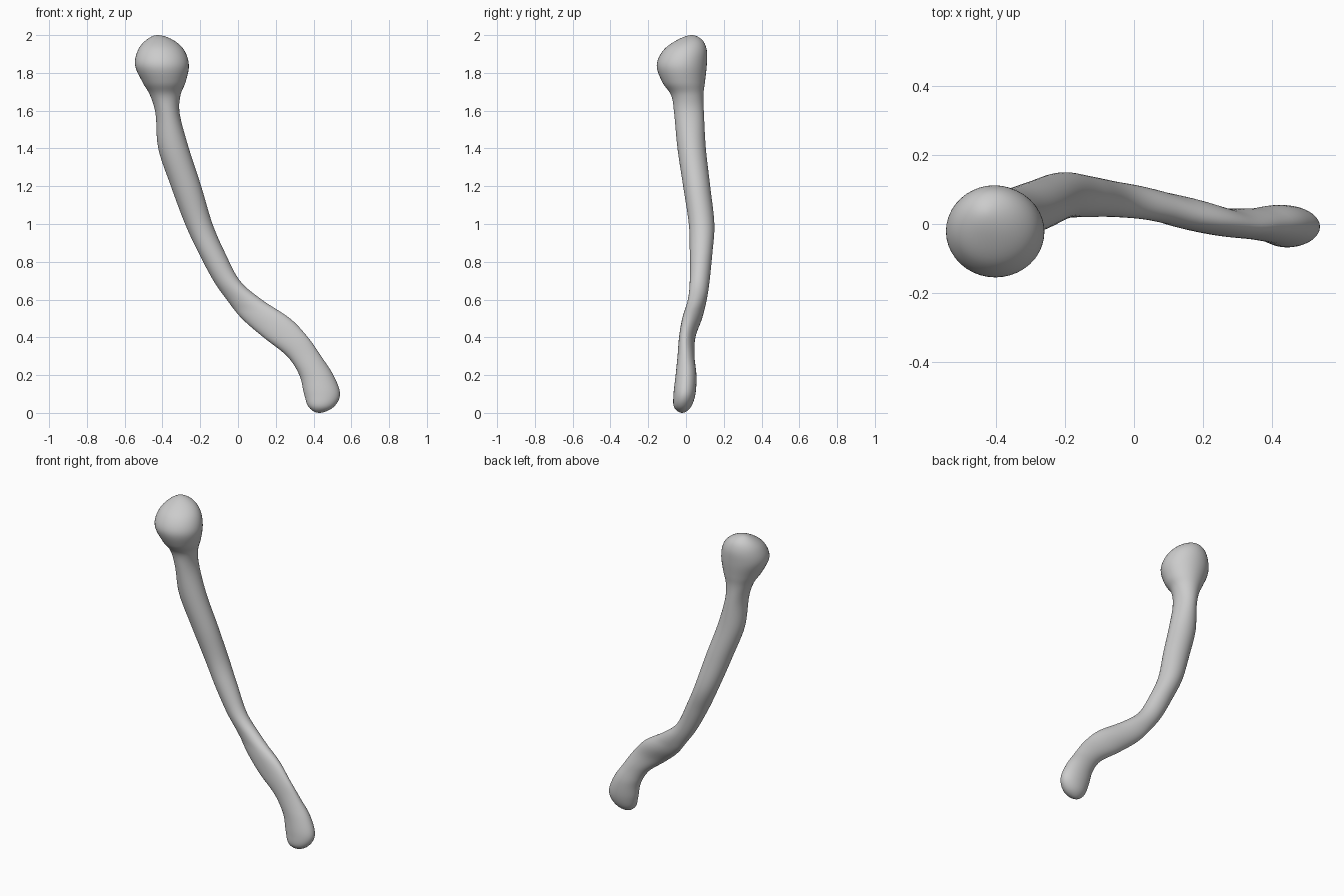
import bpy, bmesh, math

cube = bpy.data.objects.get("Cube")
if cube:
    bpy.data.objects.remove(cube, do_unlink=True)

SIDES = 40   # points around each cross-section
STEPS = 6    # interpolated rings between two sections

# Level cross-sections from foot to head: height, x min, x max, y min, y max
sections = [
    (0.0, .43, .43, -.02, -.02),
    (.03, .375, .505, -.063, .025),
    (.1, .35, .54, -.066, .05),
    (.2, .325, .505, -.055, .055),
    (.3, .26, .44, -.045, .045),
    (.4, .135, .37, -.037, .05),
    (.5, .02, .275, -.02, .085),
    (.6, -.06, .125, .01, .11),
    (.7, -.13, .01, .02, .125),
    (.85, -.21, -.07, .02, .14),
    (1, -.28, -.135, .015, .15),
    (1.2, -.355, -.195, -.015, .128),
    (1.4, -.422, -.26, -.045, .105),
    (1.58, -.436, -.308, -.062, .095),
    (1.68, -.465, -.305, -.078, .092),
    (1.75, -.505, -.278, -.125, .1),
    (1.84, -.545, -.26, -.155, .11),
    (1.92, -.53, -.285, -.12, .11),
    (1.975, -.485, -.345, -.045, .085),
    (2, -.425, -.425, .03, .03),
]


def mirrored(row):
    """Section reflected through the pole, so the ends close in a round cap."""
    z, x0, x1, y0, y1 = row
    return (z, x1, x0, y1, y0)


def spline(a, b, c, d, t):
    return b + .5 * t * (c - a + t * (2*a - 5*b + 4*c - d + t * (3*(b - c) + d - a)))


def resample(rows):
    padded = [mirrored(rows[1])] + rows + [mirrored(rows[-2])]
    result = []
    for i in range(len(rows) - 1):
        for step in range(STEPS):
            result.append([spline(*values, step / STEPS)
                           for values in zip(*padded[i:i + 4])])
    return result[1:]


def ring_points(row):
    z, x0, x1, y0, y1 = row
    rx, ry = (x1 - x0) / 2, (y1 - y0) / 2
    # skew the sections where the shaft runs sideways
    skew = -.22 * rx * max(0, 1 - abs(z - .55) / .3)
    depth = math.sqrt(max(ry * ry - skew * skew, 0))
    for k in range(SIDES):
        a = math.tau * k / SIDES
        yield ((x0 + x1) / 2 + rx * math.cos(a),
               (y0 + y1) / 2 + depth * math.sin(a) + skew * math.cos(a), z)


# Bone: foot, curved shaft and round head in one smooth skin
bm = bmesh.new()
rings = [[bm.verts.new(p) for p in ring_points(row)] for row in resample(sections)]
for low, high in zip(rings, rings[1:]):
    for k in range(SIDES):
        n = (k + 1) % SIDES
        bm.faces.new((low[k], low[n], high[n], high[k]))

# End caps
for ring, row in ((rings[0], sections[0]), (rings[-1], sections[-1])):
    z, x, _, y, _ = row
    pole = bm.verts.new((x, y, z))
    for k in range(SIDES):
        bm.faces.new((ring[k], ring[(k + 1) % SIDES], pole))

bmesh.ops.recalc_face_normals(bm, faces=bm.faces)
for face in bm.faces:
    face.smooth = True

mesh = bpy.data.meshes.new("bone")
bm.to_mesh(mesh)
bm.free()
bone = bpy.data.objects.new("bone", mesh)
bpy.context.collection.objects.link(bone)

# Material
grey = bpy.data.materials.new("light grey")
grey.use_nodes = True
colour = (.6, .6, .6, 1)
grey.diffuse_color = colour
grey.node_tree.nodes["Principled BSDF"].inputs["Base Color"].default_value = colour
mesh.materials.append(grey)
